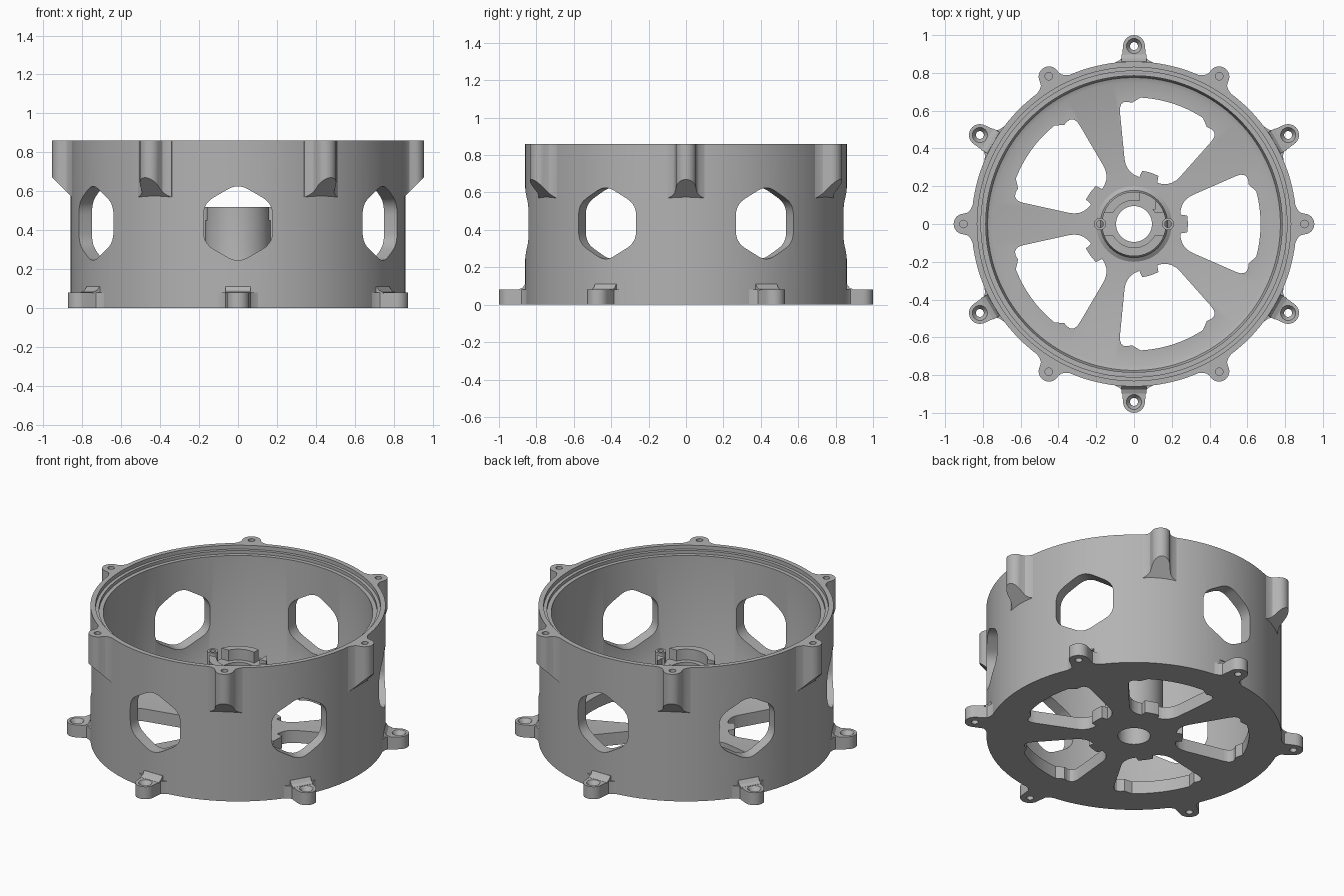
import bpy, bmesh
from math import sin, cos, pi, radians
from mathutils import Matrix, Vector

cube = bpy.data.objects.get("Cube")
if cube:
    bpy.data.objects.remove(cube, do_unlink=True)

grey = bpy.data.materials.new("housing grey")
grey.use_nodes = True
GREY = (0.45, 0.45, 0.45, 1)
grey.diffuse_color = GREY
grey.node_tree.nodes["Principled BSDF"].inputs["Base Color"].default_value = GREY


def polar(r, degrees):
    return r * cos(radians(degrees)), r * sin(radians(degrees))


def make(name, bm):
    bmesh.ops.recalc_face_normals(bm, faces=bm.faces)
    mesh = bpy.data.meshes.new(name)
    bm.to_mesh(mesh)
    bm.free()
    mesh.materials.append(grey)
    ob = bpy.data.objects.new(name, mesh)
    bpy.context.collection.objects.link(ob)
    return ob


def smooth(ob):
    bpy.ops.object.select_all(action='DESELECT')
    ob.select_set(True)
    bpy.context.view_layer.objects.active = ob
    bpy.ops.object.shade_smooth_by_angle(angle=radians(30))


def lathe(bm, profile, steps, centre=(0, 0)):
    """Closed (r, z) profile turned about a vertical axis."""
    rings = []
    for i in range(steps):
        c, s = polar(1, 360 * i / steps)
        rings.append([bm.verts.new((centre[0] + r * c, centre[1] + r * s, z))
                      for r, z in profile])
    n = len(profile)
    for i in range(steps):
        a, b = rings[i], rings[(i + 1) % steps]
        for j in range(n):
            k = (j + 1) % n
            bm.faces.new((a[j], b[j], b[k], a[k]))


def prism(bm, outline, z0, z1, matrix=Matrix()):
    low = [bm.verts.new(matrix @ Vector((x, y, z0))) for x, y in outline]
    high = [bm.verts.new(matrix @ Vector((x, y, z1))) for x, y in outline]
    bm.faces.new(low[::-1])
    bm.faces.new(high)
    for i in range(len(low)):
        j = (i + 1) % len(low)
        bm.faces.new((low[i], low[j], high[j], high[i]))


def circle(r, centre=(0, 0), steps=24):
    pts = [polar(r, 360 * i / steps) for i in range(steps)]
    return [(centre[0] + x, centre[1] + y) for x, y in pts]


def rounded(corners, t):
    """Polygon with each corner replaced by a short curve."""
    pts = [Vector(c) for c in corners]
    out = []
    for i, p in enumerate(pts):
        a = p + (pts[i - 1] - p).normalized() * t
        b = p + (pts[(i + 1) % len(pts)] - p).normalized() * t
        for k in range(6):
            u = k / 5
            out.append(tuple(a * (1 - u) ** 2 + p * 2 * u * (1 - u) + b * u * u))
    return out


def cut(ob, bm):
    cutter = make("cutter", bm)
    cutter.hide_render = True
    mod = ob.modifiers.new("cut", 'BOOLEAN')
    mod.operation, mod.solver, mod.object = 'DIFFERENCE', 'EXACT', cutter
    graph = bpy.context.evaluated_depsgraph_get()
    mesh = bpy.data.meshes.new_from_object(ob.evaluated_get(graph))
    ob.modifiers.clear()
    ob.data = mesh
    bpy.data.objects.remove(cutter, do_unlink=True)


# Drum housing: hub, floor, wall and stepped rim in one turned profile
bm = bmesh.new()
lathe(bm, [(.095, 0), (.095, .45), (.125, .45), (.125, .52), (.17, .52),
           (.17, .12), (.178, .095), (.2, .08), (.75, .08), (.775, .09),
           (.785, .12), (.785, .815), (.81, .815), (.81, .835), (.83, .835),
           (.83, .86), (.86, .86), (.86, 0)], 128)
housing = make("drum_housing", bm)

bm = bmesh.new()
# Five rounded sector slots between the spokes
HALF = 25
for i in range(5):
    ends = [polar(.275, -HALF - 2), polar(.67, -HALF), polar(.67, HALF),
            polar(.275, HALF + 2)]
    soft = rounded(ends, .075)
    # bow the outer and inner sides to follow the circles
    outer = [polar(.67, a) for a in range(-15, 16, 3)]
    inner = [polar(.285, a) for a in range(9, -10, -3)]
    outline = soft[:12] + outer + soft[12:] + inner
    prism(bm, outline, -.1, .2, Matrix.Rotation(radians(72 * i), 4, 'Z'))
# Six hexagonal windows through the wall
hexagon = rounded([polar(.205, 60 * k + 30) for k in range(6)], .06)
for i in range(6):
    frame = (Matrix.Rotation(radians(30 + 60 * i), 4, 'Z')
             @ Matrix.Translation((0, 0, .435))
             @ Matrix.Rotation(pi / 2, 4, 'Z') @ Matrix.Rotation(pi / 2, 4, 'X'))
    prism(bm, hexagon, .6, 1.0, frame)
# Notches in the hub collar
for s in (-1, 1):
    prism(bm, [(s * .1, -.06), (s * .25, -.06), (s * .25, .06), (s * .1, .06)], .45, .6)
prism(bm, [(.03, .08), (.115, .08), (.115, .25), (.03, .25)], .45, .6)
cut(housing, bm)
smooth(housing)

# Screw posts beside the hub
for side, s in (("left", 1), ("right", -1)):
    bm = bmesh.new()
    lathe(bm, [(.018, .07), (.018, .52), (.032, .52), (.032, .07)], 20, (s * .18, 0))
    smooth(make(side + "_hub_post", bm))


def lug_outline(centre, r):
    side = [(.84, -r - .045), (.854, -r - .045), (.865, -r - .022), (.88, -r - .006)]
    nose = [(centre + x, y) for x, y in (polar(r, a) for a in range(-90, 91, 15))]
    return side + nose + [(x, -y) for x, y in reversed(side)]


def repeat(first, start):
    smooth(first)
    for i in range(6):
        ob = first if i == 0 else first.copy()
        if i:
            bpy.context.collection.objects.link(ob)
        ob.rotation_euler.z = radians(start + 60 * i)


# Base lugs with countersunk holes and a ramp up to the wall
bm = bmesh.new()
prism(bm, lug_outline(.942, .058), 0, .08)
lug = make("base_lug", bm)
bm = bmesh.new()
prism(bm, circle(.021, (.942, 0)), -.1, .2)
cut(lug, bm)
bm = bmesh.new()
bmesh.ops.create_cone(bm, cap_ends=True, segments=24, radius1=.02, radius2=.06,
                      depth=.06, matrix=Matrix.Translation((.942, 0, .08)))
cut(lug, bm)
repeat(lug, 30)

bm = bmesh.new()
stand = Matrix.Rotation(pi / 2, 4, 'X')
prism(bm, [(.84, .075), (.898, .075), (.898, .081), (.875, .09), (.86, .11),
           (.84, .11)], -.065, .065, stand)
repeat(make("base_lug_ramp", bm), 30)

# Rim lugs with a slanted underside and a blind screw hole
bm = bmesh.new()
prism(bm, lug_outline(.9, .055), .5, .86)
cutting = bmesh.ops.bisect_plane(
    bm, geom=bm.verts[:] + bm.edges[:] + bm.faces[:], plane_co=(.86, 0, .575),
    plane_no=(.095, 0, -.095), clear_outer=True)
bmesh.ops.holes_fill(bm, edges=[e for e in bm.edges if e.is_boundary])
lug = make("rim_lug", bm)
bm = bmesh.new()
prism(bm, circle(.02, (.903, 0)), .7, 1.0)
cut(lug, bm)
repeat(lug, 0)
